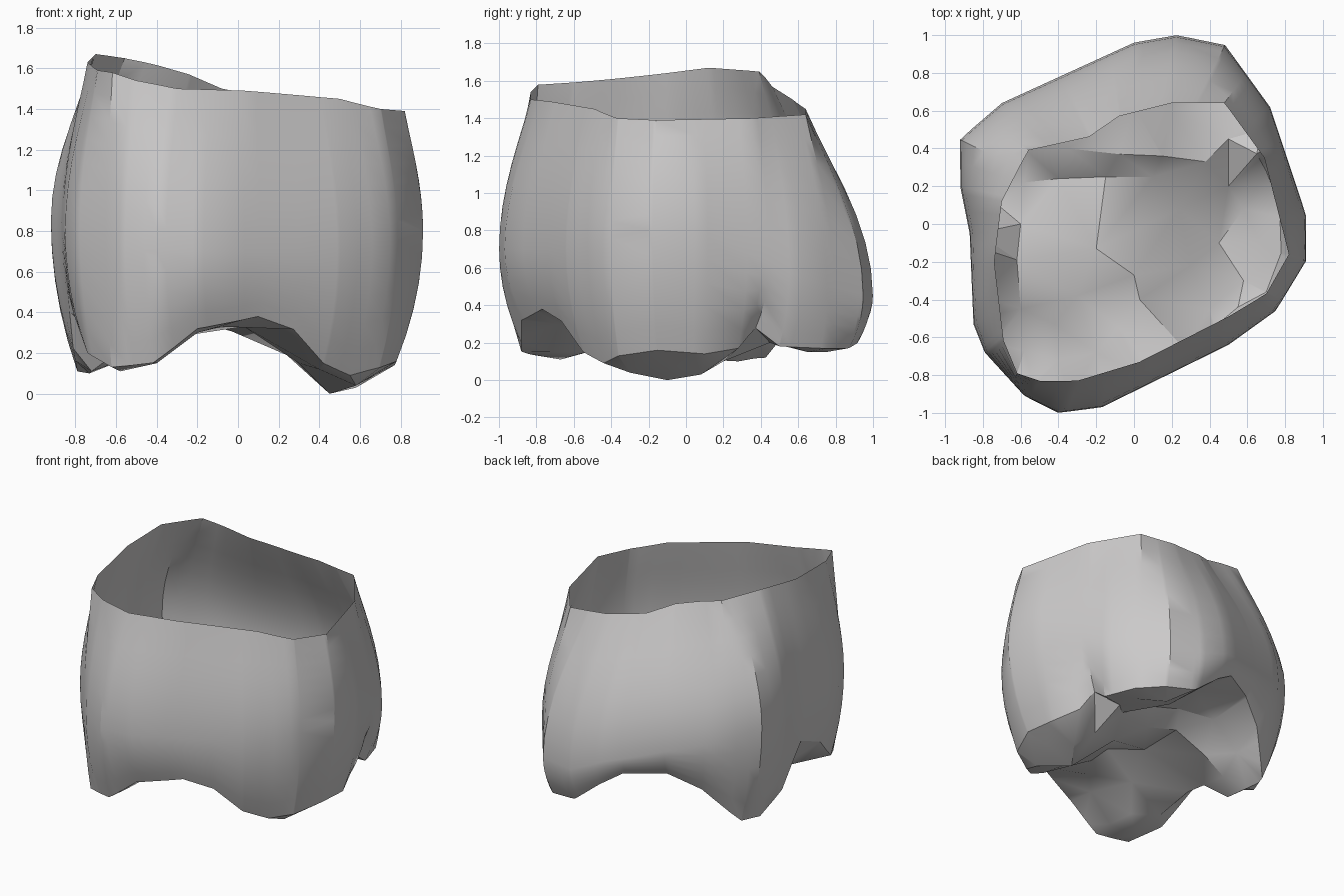
import bpy
import bmesh
from math import atan2, cos, sin, pi, hypot
from mathutils import Vector
from mathutils.geometry import delaunay_2d_cdt

default = bpy.data.objects.get("Cube")
if default:
    bpy.data.objects.remove(default)

WALL, CURL = 7, 5

# Rim of the open top
RIM = [(-.56, .39, 1.65), (-.7, .12, 1.67), (-.74, -.2, 1.63), (-.69, -.62, 1.59),
       (-.62, -.79, 1.58), (-.5, -.83, 1.54), (-.3, -.83, 1.5), (.03, -.73, 1.49),
       (.5, -.49, 1.45), (.7, -.37, 1.4), (.82, -.16, 1.39), (.69, .35, 1.4),
       (.48, .64, 1.42), (.2, .64, 1.45), (-.08, .57, 1.5), (-.24, .46, 1.57)]

# Widest outline of the body, with the height of its bulge
BELLY = [(-.92, .45, .85), (-.7, .64, .75), (0, .96, .55), (.22, 1, .45),
         (.48, .95, .45), (.72, .62, .55), (.91, .05, .8), (.91, -.2, .8),
         (.75, -.46, .75), (.5, -.64, .7), (-.17, -.97, .7), (-.4, -1, .7),
         (-.58, -.91, .72), (-.79, -.68, .8), (-.85, -.53, .8), (-.87, -.05, .85),
         (-.92, .2, .85)]

# Lower edge of the wall
EDGE = [(-.42, -.88, .15), (-.2, -.88, .32), (.1, -.77, .38), (.27, -.67, .32),
        (.42, -.55, .15), (.55, -.44, .09), (.7, -.36, .13), (.78, -.15, .16),
        (.77, .1, .14), (.7, .28, .17), (.65, .37, .28), (.67, .5, .18),
        (.6, .72, .17), (.46, .87, .17), (.25, .92, .2), (.05, .92, .36),
        (-.1, .87, .46), (-.35, .72, .47), (-.55, .6, .36), (-.74, .43, .12),
        (-.79, .28, .11), (-.81, .06, .22), (-.84, -.12, .52), (-.81, -.38, .4),
        (-.74, -.6, .2), (-.62, -.8, .13)]

# Underside: ridges between the cusps, then the four cusps
RIDGES = [(-.2, -.13, .38), (-.15, .25, .34), (0, -.27, .37), (.15, .36, .36),
          (.38, .33, .24), (-.08, .37, .42), (-.35, .4, .43), (-.62, -.19, .24),
          (.03, -.4, .33), (-.08, -.55, .33), (-.2, -.68, .3)]
RIGHT_CUSP = [(.45, -.1, 0), (.58, .08, .03), (.58, -.3, .04), (.67, -.1, .09),
              (.5, .2, .1), (.24, .08, .19), (.3, -.22, .15), (.4, -.45, .12),
              (.1, .25, .27)]
FRONT_CUSP = [(-.58, -.67, .11), (-.42, -.53, .15), (-.4, -.72, .15),
              (-.3, -.38, .28), (-.6, -.45, .17)]
LEFT_CUSP = [(-.73, .28, .1), (-.72, .1, .11), (-.58, .22, .16), (-.6, 0, .2),
             (-.4, .24, .25), (-.56, .38, .26)]
BACK_CUSP = [(.35, .75, .15), (.52, .65, .15), (.2, .6, .25), (0, .62, .42),
             (.5, .45, .2)]
FLOOR = RIDGES + RIGHT_CUSP + FRONT_CUSP + LEFT_CUSP + BACK_CUSP


def bearing(point):
    return atan2(point[1], point[0]) % (2 * pi)


def sample(outline, angle):
    """Radius and height where a ray from the centre meets a closed outline."""
    polar = sorted((bearing(p), hypot(p[0], p[1]), p[2]) for p in outline)
    for i, (a, ra, za) in enumerate(polar):
        b, rb, zb = polar[(i + 1) % len(polar)]
        span, off = (b - a) % (2 * pi), (angle - a) % (2 * pi)
        if off <= span:
            r = sin(span) / (sin(span - off) / ra + sin(off) / rb)
            return r, za + (zb - za) * off / span


def section(angle):
    """Points down the wall from the rim, over the bulge, to the lower edge."""
    rim_r, rim_z = sample(RIM, angle)
    r, z = sample(BELLY, angle)
    edge_r, edge_z = sample(EDGE, angle)
    profile = []
    for k in range(WALL + 1):
        t = k / WALL
        profile.append((rim_r + (r - rim_r) * sin(t * pi / 2) ** 1.1,
                        rim_z + (z - rim_z) * t))
    for k in range(1, CURL + 1):
        t = k / CURL
        profile.append((r + (edge_r - r) * t ** 2, z + (edge_z - z) * t))
    return [(w * cos(angle), w * sin(angle), h) for w, h in profile]


# Outer wall, with a column at every corner of the outlines
bm = bmesh.new()
angles = sorted({round(bearing(p), 2) for p in RIM + BELLY + EDGE})
columns = [[bm.verts.new(p) for p in section(a)] for a in angles]
count = len(columns)
for i, a in enumerate(columns):
    b = columns[(i + 1) % count]
    for k in range(len(a) - 1):
        bm.faces.new((a[k], a[k + 1], b[k + 1], b[k]))

# Faceted underside, filling the lower edge
base = [c[-1] for c in columns] + [bm.verts.new(p) for p in FLOOR]
flat = [Vector((v.co.x, v.co.y)) for v in base]
border = [(i, (i + 1) % count) for i in range(count)]
result = delaunay_2d_cdt(flat, border, [], 1, 1e-5)
faces, origins = result[2], result[3]
for face in faces:
    bm.faces.new([base[origins[i][0]] for i in reversed(face)])

mesh = bpy.data.meshes.new("crown_shell")
bm.to_mesh(mesh)
bm.free()
shell = bpy.data.objects.new("crown_shell", mesh)
bpy.context.collection.objects.link(shell)

# Colour
grey = bpy.data.materials.new("light_grey")
grey.use_nodes = True
colour = (.6, .59, .59, 1)
grey.diffuse_color = colour
grey.node_tree.nodes["Principled BSDF"].inputs["Base Color"].default_value = colour
mesh.materials.append(grey)

bpy.ops.object.select_all(action="DESELECT")
shell.select_set(True)
bpy.context.view_layer.objects.active = shell
bpy.ops.object.shade_smooth_by_angle(angle=pi / 6)
